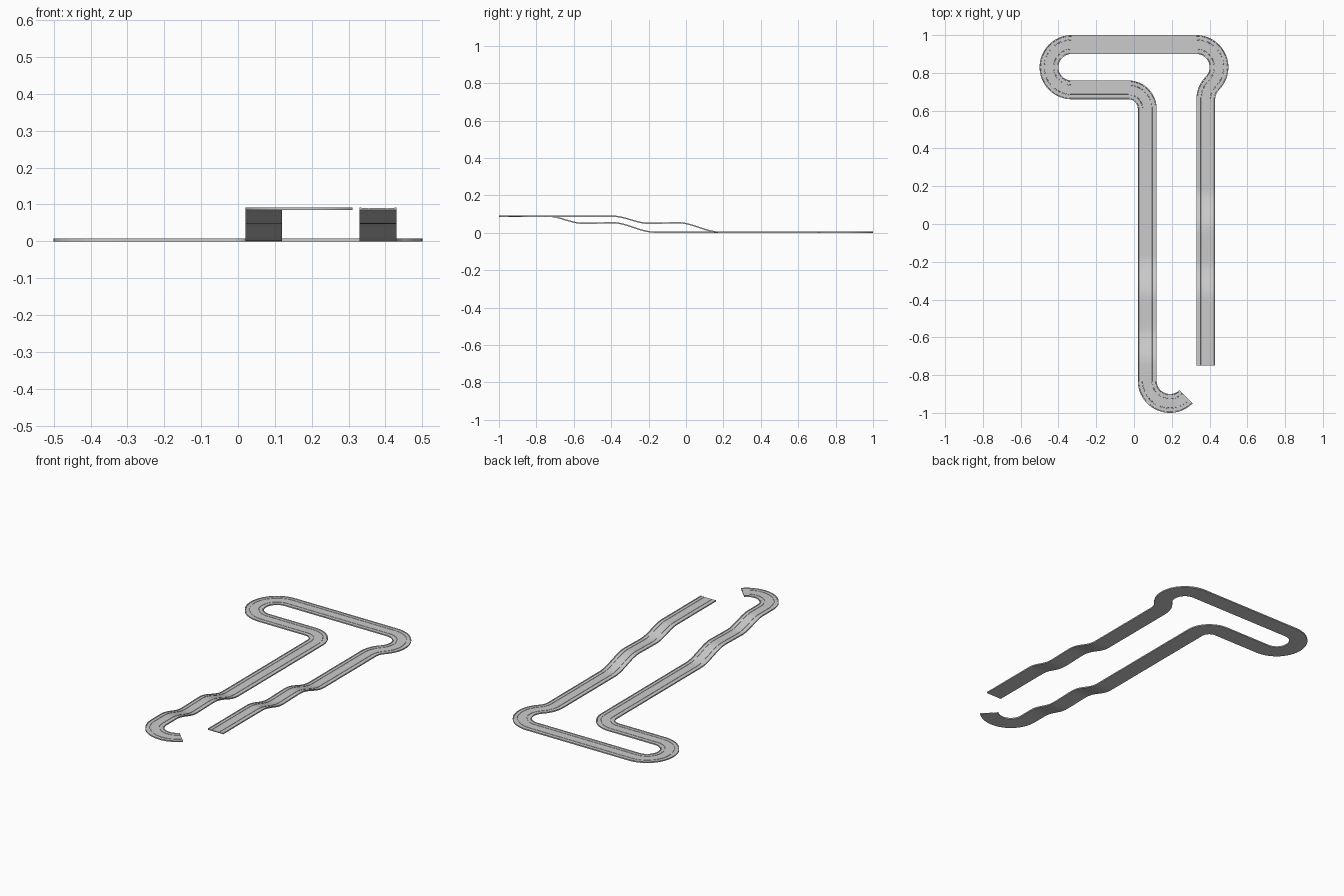
import bpy, bmesh, math
from mathutils import Vector

if "Cube" in bpy.data.objects:
    bpy.data.objects.remove(bpy.data.objects["Cube"])

HALF = 0.05      # half the track width
R = 0.12         # bend radius

# Cross-section (sideways offset, height): flat base, raised edge lips, two shallow slots
half_top = [(HALF, 0.0), (HALF, 0.007), (HALF - 0.005, 0.007), (HALF - 0.006, 0.005),
            (0.027, 0.005), (0.0265, 0.0035), (0.0235, 0.0035), (0.023, 0.005)]
PROFILE = half_top + [(-x, z) for x, z in reversed(half_top)]


def smooth(t):
    t = max(0.0, min(1.0, t))
    return t * t * (3 - 2 * t)


def ramp(y, shift=0.0):
    """Two-step descent along +y, with a nearly level landing."""
    keys = [(-0.39, 0.085), (-0.20, 0.047), (-0.04, 0.050), (0.18, 0.0)]
    y -= shift
    z = keys[0][1]
    for (y0, z0), (y1, z1) in zip(keys, keys[1:]):
        if y > y0:
            z = z0 + (z1 - z0) * smooth((y - y0) / (y1 - y0))
    return z


def flat(y):
    return 0.0


def line(a, b, height=flat, n=2):
    a, b = Vector(a), Vector(b)
    d = (b - a).normalized()
    out = []
    for i in range(n + 1):
        p = a.lerp(b, i / n)
        out.append((p.x, p.y, height(p.y), d.x, d.y))
    return out


def arc(c, r, a0, a1, z=0.0):
    n = max(4, int(abs(a1 - a0) / 5))
    s = 1 if a1 > a0 else -1
    out = []
    for i in range(n + 1):
        t = math.radians(a0 + (a1 - a0) * i / n)
        out.append((c[0] + r * math.cos(t), c[1] + r * math.sin(t), z,
                    -s * math.sin(t), s * math.cos(t)))
    return out


def sweep(name, path, cap_start=False, cap_end=False):
    """Sweep the track cross-section along a path of (x, y, z, direction)."""
    bm = bmesh.new()
    rings = [[bm.verts.new((x + o * dy, y - o * dx, z + h)) for o, h in PROFILE]
             for x, y, z, dx, dy in path]
    k = len(PROFILE)
    for a, b in zip(rings, rings[1:]):
        for i in range(k):
            j = (i + 1) % k
            bm.faces.new((a[i], b[i], b[j], a[j]))
    if cap_start:
        bm.faces.new(rings[0])
    if cap_end:
        bm.faces.new(rings[-1][::-1])
    # Make sure the underside faces down
    bm.normal_update()
    if any(f.normal.z > 0.5 and f.calc_center_median().z < min(v.co.z for v in f.verts) + 1e-6
           and {v.index for v in f.verts} and all(v in (r[0], r[-1]) for v in f.verts[:1] for r in rings[:1])
           for f in bm.faces) or bm.faces[:][k - 1].normal.z > 0:
        bmesh.ops.reverse_faces(bm, faces=bm.faces[:])
    me = bpy.data.meshes.new(name)
    bm.to_mesh(me)
    bm.free()
    ob = bpy.data.objects.new(name, me)
    bpy.context.collection.objects.link(ob)
    bpy.ops.object.select_all(action='DESELECT')
    ob.select_set(True)
    bpy.context.view_layer.objects.active = ob
    bpy.ops.object.shade_smooth_by_angle(angle=math.radians(30))


# Right descent, S-bend and hairpin onto the far straight
sweep("right_ramp", line((0.38, -0.75), (0.38, 0.38), ramp, 60), cap_start=True)
sweep("right_straight", line((0.38, 0.38), (0.38, 0.66)))
sweep("right_s_bend", arc((0.50, 0.66), R, 180, 135))
sweep("right_bend", arc((0.33, 0.83), R, -45, 90))
sweep("far_straight", line((0.33, 0.95), (-0.33, 0.95)))

# Left hairpin, return straight and corner
sweep("left_hairpin", arc((-0.33, 0.83), R, 90, 270))
sweep("return_straight", line((-0.33, 0.71), (-0.03, 0.71)))
sweep("inner_corner", arc((-0.03, 0.61), 0.10, 90, 0))

# Climb back up to the hooked end
sweep("left_straight", line((0.07, 0.61), (0.07, 0.05)))
sweep("left_ramp", line((0.07, 0.05), (0.07, -0.83), lambda y: ramp(y, -0.35), 60))
sweep("end_hook", arc((0.19, -0.83), R, 180, 315, 0.085), cap_end=True)
